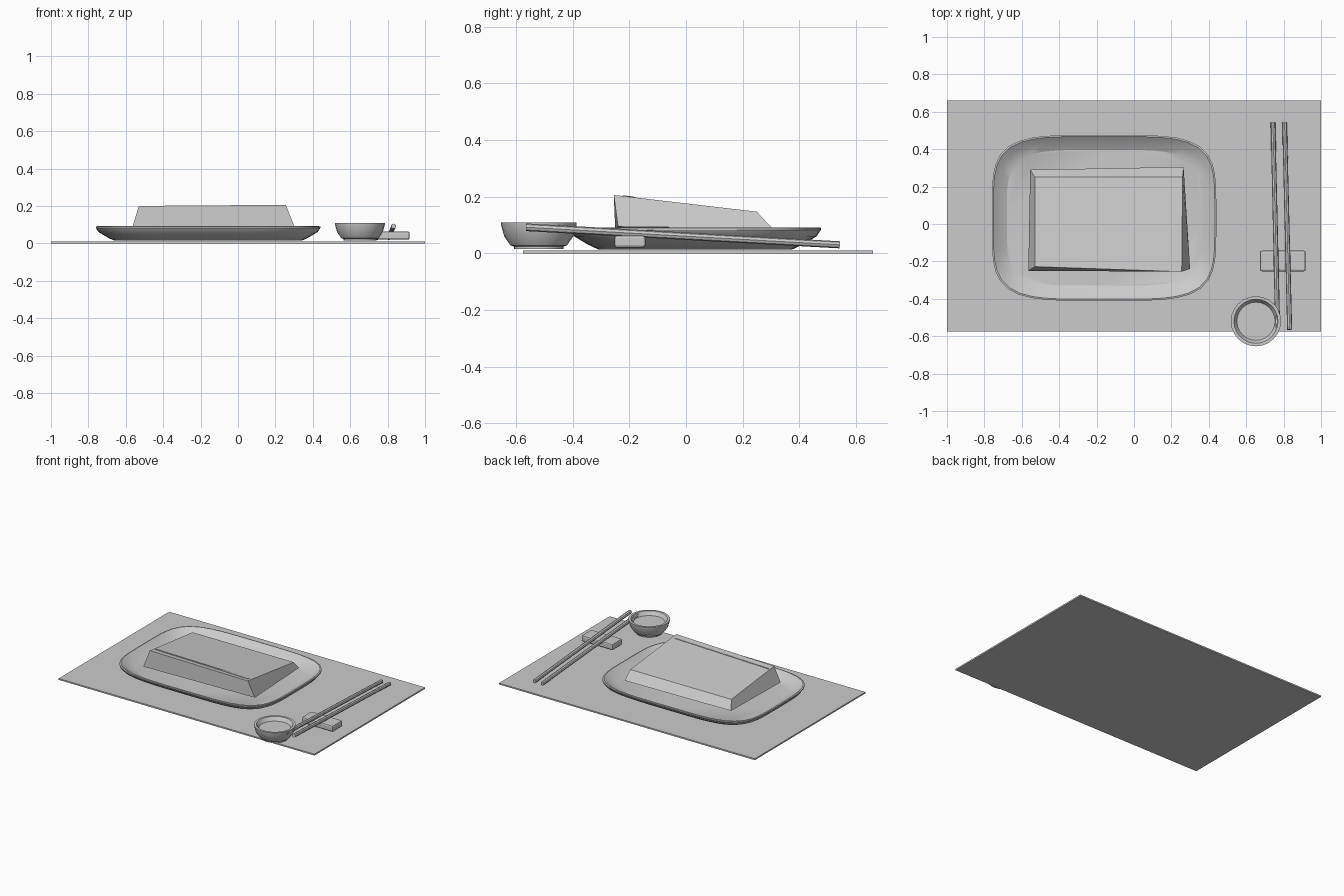
import bpy, bmesh, math
from mathutils import Vector

cube = bpy.data.objects.get("Cube")
if cube:
    bpy.data.objects.remove(cube, do_unlink=True)

GREY = (0.6, 0.6, 0.6, 1.0)
grey = bpy.data.materials.new("plain_grey")
grey.use_nodes = True
grey.diffuse_color = GREY
grey.node_tree.nodes["Principled BSDF"].inputs["Base Color"].default_value = GREY


def finish(name, bm, smooth=False):
    """Turn a bmesh into a named object with outward normals."""
    bmesh.ops.recalc_face_normals(bm, faces=bm.faces)
    mesh = bpy.data.meshes.new(name)
    bm.to_mesh(mesh)
    bm.free()
    obj = bpy.data.objects.new(name, mesh)
    bpy.context.collection.objects.link(obj)
    mesh.materials.append(grey)
    if smooth:
        bpy.ops.object.select_all(action="DESELECT")
        obj.select_set(True)
        bpy.context.view_layer.objects.active = obj
        bpy.ops.object.shade_smooth_by_angle(angle=math.radians(25))
    return obj


def loft(name, rings, smooth=False):
    """Skin a stack of equal rings and cap both ends."""
    bm = bmesh.new()
    rows = [[bm.verts.new(p) for p in ring] for ring in rings]
    n = len(rows[0])
    for a, b in zip(rows, rows[1:]):
        for i in range(n):
            j = (i + 1) % n
            bm.faces.new((a[i], a[j], b[j], b[i]))
    bm.faces.new(rows[0])
    bm.faces.new(rows[-1])
    return finish(name, bm, smooth)


def oval(cx, cy, hx, hy, z, power, sides):
    """Superellipse ring; power 2 is a plain ellipse."""
    ring = []
    for i in range(sides):
        t = 2 * math.pi * i / sides
        c, s = math.cos(t), math.sin(t)
        r = (abs(c) ** power + abs(s) ** power) ** (-1 / power)
        ring.append((cx + hx * r * c, cy + hy * r * s, z))
    return ring


def box(name, lo, hi):
    return loft(name, [[(lo[0], lo[1], z), (hi[0], lo[1], z),
                        (hi[0], hi[1], z), (lo[0], hi[1], z)] for z in (lo[2], hi[2])])


# Placemat
box("placemat", (-1, -0.575, 0), (1, 0.66, 0.01))

# Dished serving plate: (inset, height) from the foot up, over the rim, down to the floor
plate_profile = [(0.1, 0.014), (0.065, 0.03), (0.015, 0.06), (0, 0.082), (0, 0.09),
                 (0.008, 0.092), (0.04, 0.066), (0.08, 0.045)]
loft("plate", [oval(-0.16, 0.033, 0.6 - d, 0.443 - d, z, 4.5, 64)
               for d, z in plate_profile], smooth=True)

# Wedge-shaped slab of food, tall at the front
slab_base = [(-0.565, -0.25, 0.086), (0.3, -0.24, 0.094), (0.265, 0.305, 0.088), (-0.555, 0.29, 0.088)]
slab_top = [(-0.53, -0.228, 0.2), (0.255, -0.255, 0.206), (0.26, 0.25, 0.147), (-0.53, 0.25, 0.147)]
loft("food_slab", [slab_base, slab_top])

# Thin raised ridge near the slab's front edge
loft("slab_ridge", [[(-0.52, -0.187, z), (0.235, -0.225, z + 0.006),
                     (0.235, -0.205, z + 0.004), (-0.52, -0.18, z)] for z in (0.19, 0.199)])

# Sauce bowl with a foot and a shallow inside
bowl_profile = [(0.088, 0.016), (0.088, 0.024), (0.1, 0.028), (0.122, 0.06), (0.132, 0.095),
                (0.134, 0.108), (0.118, 0.108), (0.102, 0.082)]
loft("sauce_bowl", [oval(0.652, -0.52, r, r, z, 2, 24) for r, z in bowl_profile], smooth=True)

# Chopstick rest
rest = box("chopstick_rest", (0.675, -0.253, 0.02), (0.918, -0.143, 0.063))
bevel = rest.modifiers.new("rounded_edges", "BEVEL")
bevel.width = 0.009
bevel.segments = 2

# Pair of chopsticks leaning over the rest
sticks = {"left_chopstick": (0.832, -0.565, 0.805), "right_chopstick": (0.768, -0.56, 0.743)}
for name, (near_x, near_y, far_x) in sticks.items():
    near, far = Vector((near_x, near_y, 0.092)), Vector((far_x, 0.543, 0.03))
    turn = (far - near).to_track_quat("Z", "Y")
    rings = []
    for centre, radius in ((near, 0.0135), (far, 0.0125)):
        rings.append([centre + turn @ Vector(p) for p in oval(0, 0, radius, radius, 0, 2, 8)])
    loft(name, rings)
